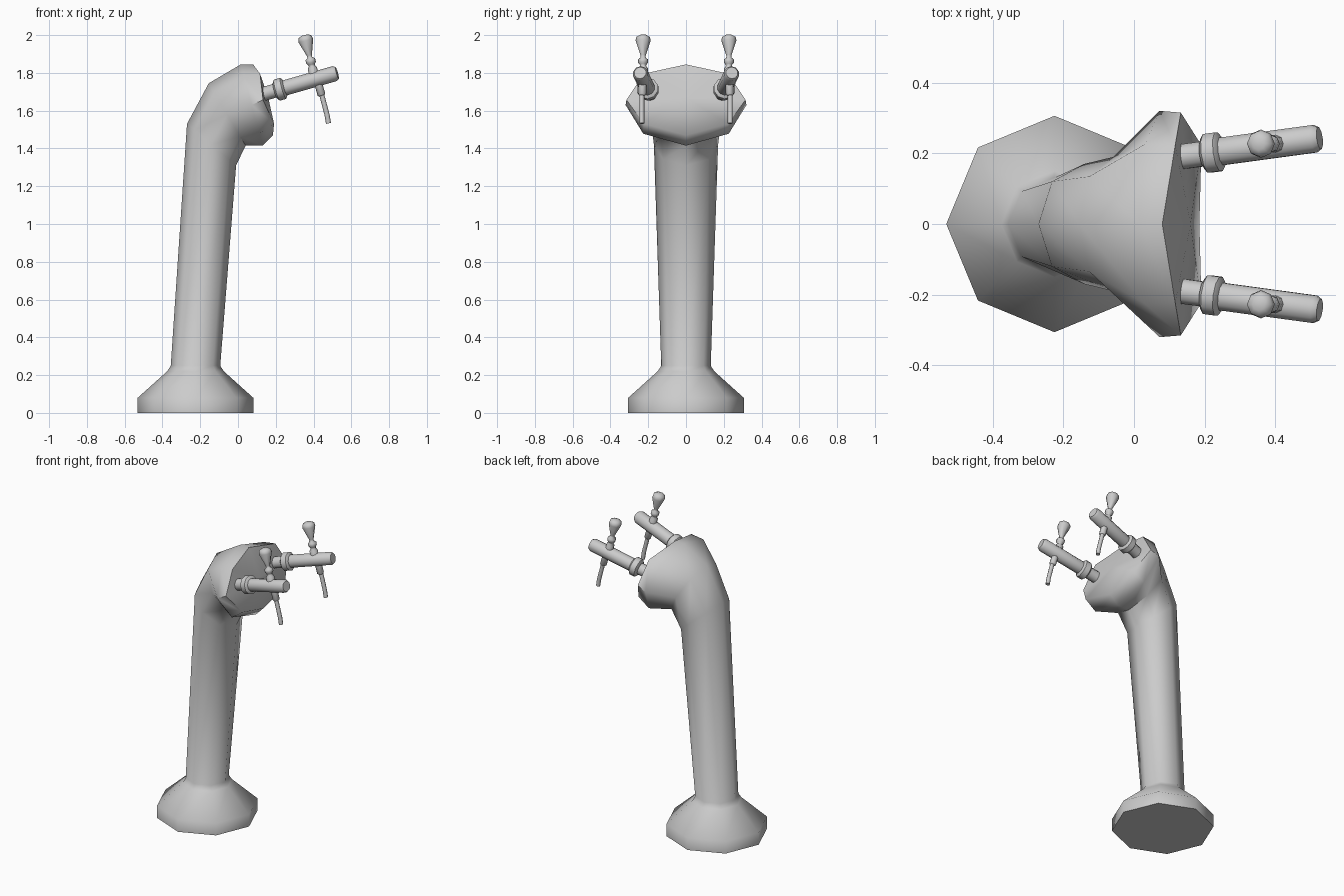
import bpy, bmesh
from math import cos, sin, pi, radians
from mathutils import Vector

if "Cube" in bpy.data.objects:
    bpy.data.objects.remove(bpy.data.objects["Cube"])


def loft(name, rings, mirror=False, front=None, angle=60):
    """Skin a list of equal-length vertex rings and cap both ends."""
    bm = bmesh.new()
    vs = [[bm.verts.new(p) for p in r] for r in rings]
    n = len(vs[0])
    for a, b in zip(vs, vs[1:]):
        for i in range(n):
            j = (i + 1) % n
            bm.faces.new((a[i], a[j], b[j], b[i]))
    bm.faces.new(vs[0][::-1])
    if front:
        tip = bm.verts.new(front)
        for i in range(n):
            bm.faces.new((vs[-1][i], vs[-1][(i + 1) % n], tip))
    else:
        bm.faces.new(vs[-1])
    bmesh.ops.recalc_face_normals(bm, faces=bm.faces[:])
    me = bpy.data.meshes.new(name)
    bm.to_mesh(me)
    bm.free()
    ob = bpy.data.objects.new(name, me)
    bpy.context.collection.objects.link(ob)
    bpy.ops.object.select_all(action='DESELECT')
    ob.select_set(True)
    bpy.context.view_layer.objects.active = ob
    bpy.ops.object.shade_smooth_by_angle(angle=radians(angle))
    if mirror:
        m = ob.modifiers.new("other_side", 'MIRROR')
        m.use_axis = (False, True, False)
    return ob


def oval(back, front, half_y, bulge=0.0):
    """Octagon spanning two (x, z) points on the centre plane."""
    a, b = Vector((back[0], 0, back[1])), Vector((front[0], 0, front[1]))
    mid, half = (a + b) / 2, (b - a) / 2
    out = Vector((-half.z, 0, half.x)).normalized() * bulge
    return [mid + half * cos(i * pi / 4) + Vector((0, half_y * sin(i * pi / 4), 0))
            + (out if i % 2 else Vector()) for i in range(8)]


def lathe_rings(profile, origin, direction, sides):
    """Rings from (distance, radius) pairs along a direction."""
    d = Vector(direction).normalized()
    u = d.cross(Vector((0, 1, 0))).normalized()
    v = d.cross(u)
    return [[Vector(origin) + d * t + (u * cos(2 * pi * i / sides) + v * sin(2 * pi * i / sides)) * r
             for i in range(sides)] for t, r in profile]


# Base, leaning column and flared head, one octagonal skin
CX = -0.225
body = [oval((CX - r, z), (CX + r, z), r)
        for r, z in [(0.306, 0), (0.306, 0.08), (0.15, 0.22), (0.131, 0.25)]]
body += [oval((-0.27, 1.53), (-0.01, 1.31), 0.17),
         oval((-0.155, 1.745), (0.04, 1.415), 0.19),
         oval((0.015, 1.845), (0.13, 1.415), 0.32),
         oval((0.08, 1.845), (0.185, 1.47), 0.315, 0.022)]
loft("tower_body", body, front=(0.16, 0, 1.67))

# Tap arms, running outward and slightly up
start, end = Vector((0.12, 0.188, 1.684)), Vector((0.525, 0.243, 1.80))
axis = end - start
L = axis.length
loft("tap_arm", lathe_rings([(0, 0.037), (0.1, 0.037), (0.12, 0.041), (L - 0.015, 0.041),
                             (L, 0.032)], start, axis, 10), True, angle=40)
loft("tap_collar", lathe_rings([(0.08, 0.044), (0.09, 0.058), (0.125, 0.058), (0.135, 0.044)],
                               start, axis, 10), True, angle=50)

# Handles, square to the arms
seat = start + axis * 0.71
loft("tap_handle", lathe_rings([(0, 0.025), (0.06, 0.025), (0.072, 0.016), (0.08, 0.018),
                                (0.09, 0.026), (0.108, 0.026), (0.118, 0.013), (0.13, 0.014),
                                (0.21, 0.04), (0.23, 0.036), (0.24, 0.018)],
                               seat, (-0.23, 0, 0.97), 8), True)

# Spouts: a thick neck and a slimmer curved tube
neck = Vector((0.42, 0.23, 1.76))
loft("spout_neck", lathe_rings([(0, 0.021), (0.078, 0.021), (0.085, 0.014)],
                               neck, (0.28, 0.02, -0.96), 8), True)
path = [(0.436, 1.71), (0.447, 1.67), (0.463, 1.61), (0.472, 1.575), (0.479, 1.533)]
tube = [[Vector((x + 0.013 * cos(i * pi / 4), 0.234 + 0.013 * sin(i * pi / 4),
                 z + 0.003 * cos(i * pi / 4))) for i in range(8)] for x, z in path]
loft("spout_tube", tube, True)
